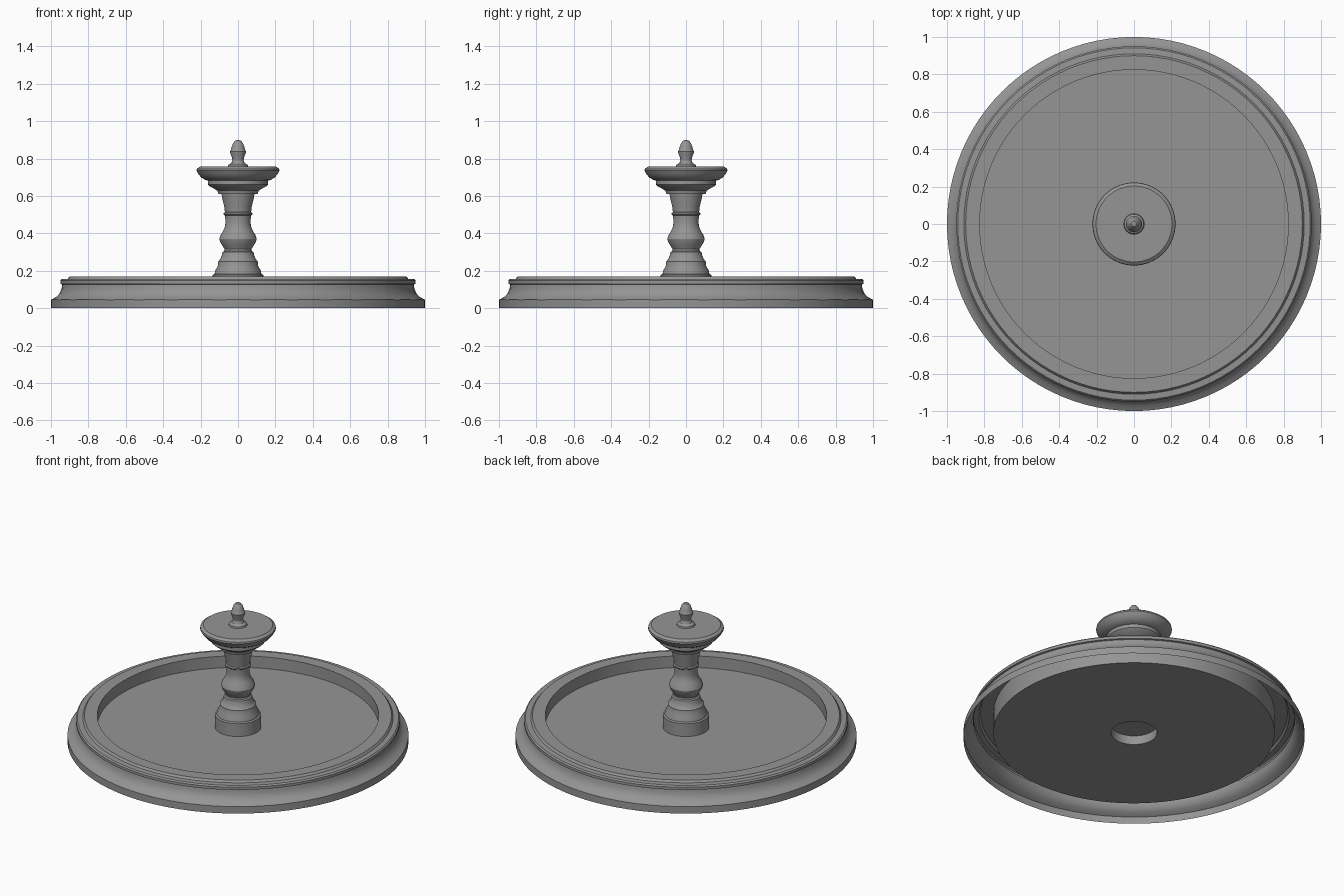
import bpy
import bmesh
import math

SEGMENTS = 96

cube = bpy.data.objects.get("Cube")
if cube:
    bpy.data.objects.remove(cube, do_unlink=True)

stone = bpy.data.materials.new("grey stone")
stone.use_nodes = True
colour = (0.3, 0.3, 0.3, 1)
stone.diffuse_color = colour
stone.node_tree.nodes["Principled BSDF"].inputs["Base Color"].default_value = colour


def lathe(name, profile, angle=30):
    """Spin a (radius, height) outline around the z axis."""
    bm = bmesh.new()
    verts = [bm.verts.new((r, 0, z)) for r, z in profile]
    edges = [bm.edges.new(pair) for pair in zip(verts, verts[1:])]
    bmesh.ops.spin(bm, geom=verts + edges, cent=(0, 0, 0), axis=(0, 0, 1),
                   angle=math.tau, steps=SEGMENTS)
    bmesh.ops.remove_doubles(bm, verts=bm.verts, dist=0.0002)
    bmesh.ops.recalc_face_normals(bm, faces=bm.faces)
    mesh = bpy.data.meshes.new(name)
    bm.to_mesh(mesh)
    bm.free()
    mesh.materials.append(stone)
    obj = bpy.data.objects.new(name, mesh)
    bpy.context.collection.objects.link(obj)
    bpy.ops.object.select_all(action="DESELECT")
    obj.select_set(True)
    bpy.context.view_layer.objects.active = obj
    bpy.ops.object.shade_smooth_by_angle(angle=math.radians(angle))
    return obj


# Moulded basin wall: open underneath, straight on the inside
lathe("basin_rim", [
    (1, 0), (1, .045), (.972, .06), (.953, .08), (.943, .105), (.94, .127),
    (.95, .13), (.95, .147), (.942, .155), (.91, .157), (.9, .17),
    (.825, .17), (.825, .037)])

# Thick basin floor with a round recess below the pillar
lathe("basin_floor", [
    (0, .095), (.135, .095), (.825, .095), (.825, .037),
    (.135, .037), (.135, .095)])

# Turned pillar: plinth, stepped foot, bulb, waist and flared neck
lathe("pillar", [
    (.135, .095), (.135, .178), (.125, .183), (.122, .2), (.108, .225),
    (.106, .25), (.1, .255), (.092, .268), (.086, .285), (.083, .3),
    (.074, .305), (.072, .315), (.08, .33), (.094, .35), (.1, .37),
    (.094, .39), (.08, .412), (.07, .435), (.067, .46), (.069, .495),
    (.077, .5), (.077, .508), (.07, .513), (.074, .545), (.085, .59),
    (.088, .61)])

# Upper bowl with a flat top
lathe("upper_bowl", [
    (0, .61), (.105, .61), (.11, .628), (.13, .64), (.152, .652), (.16, .66),
    (.16, .682), (.175, .686), (.196, .698), (.212, .717), (.222, .735),
    (.22, .745), (.203, .757), (.2, .757), (0, .757)])

# Bud-shaped finial
lathe("finial", [
    (.055, .757), (.052, .766), (.036, .776), (.03, .79), (.032, .806),
    (.041, .828), (.043, .838), (.038, .846), (.034, .862), (.026, .883),
    (.015, .896), (0, .9)])
